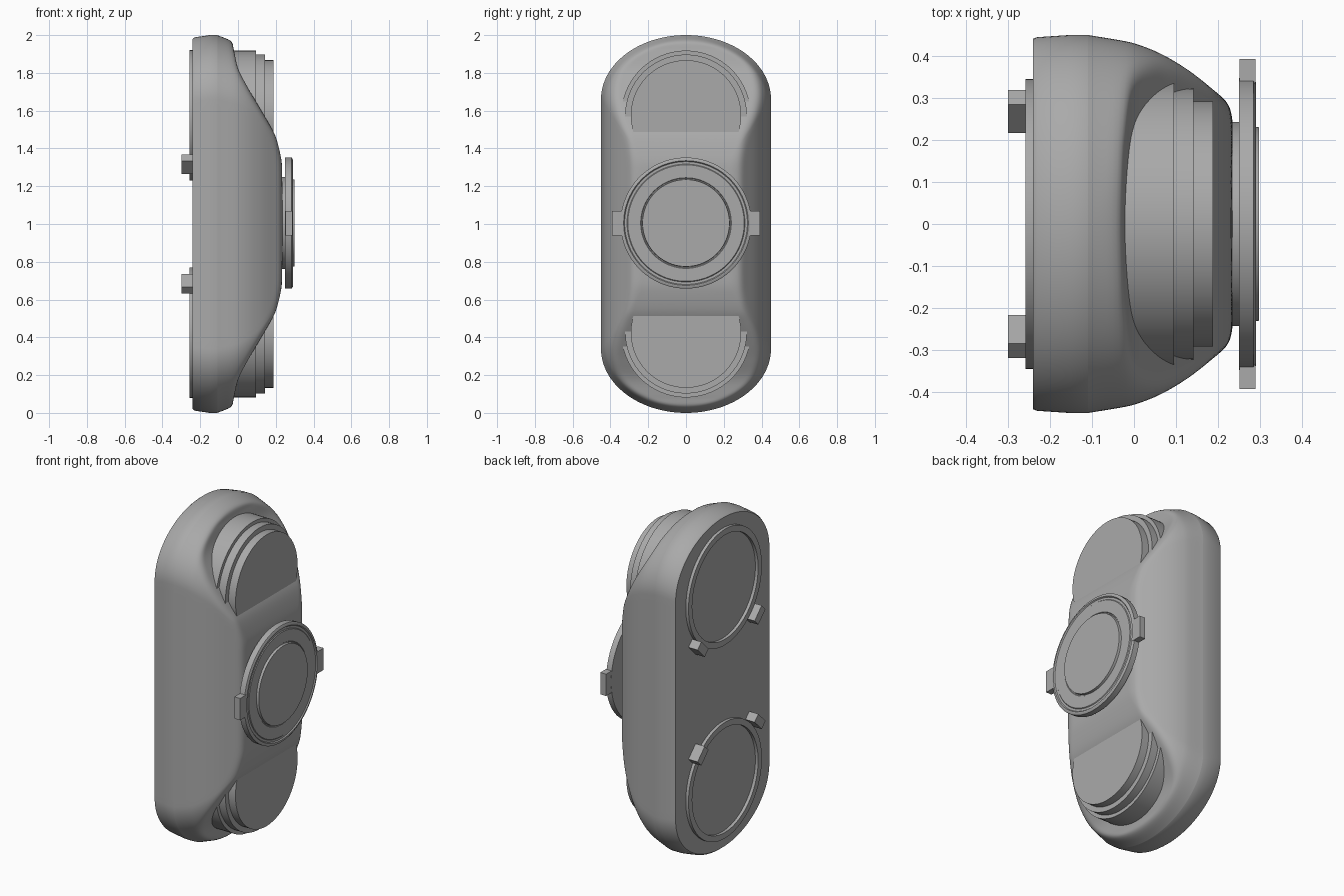
import bpy, bmesh, math
from mathutils import Matrix, Vector

if "Cube" in bpy.data.objects:
    bpy.data.objects.remove(bpy.data.objects["Cube"])

grey = bpy.data.materials.new("plain grey")
grey.use_nodes = True
grey.diffuse_color = (0.4, 0.4, 0.4, 1)
grey.node_tree.nodes["Principled BSDF"].inputs["Base Color"].default_value = (0.4, 0.4, 0.4, 1)


def finish(name, bm, angle=35):
    bmesh.ops.recalc_face_normals(bm, faces=bm.faces)
    mesh = bpy.data.meshes.new(name)
    bm.to_mesh(mesh)
    bm.free()
    obj = bpy.data.objects.new(name, mesh)
    bpy.context.collection.objects.link(obj)
    mesh.materials.append(grey)
    bpy.ops.object.select_all(action="DESELECT")
    obj.select_set(True)
    bpy.context.view_layer.objects.active = obj
    bpy.ops.object.shade_smooth_by_angle(angle=math.radians(angle))
    return obj


def curve(points, t):
    """Smooth interpolation through (position, value) points."""
    t = min(max(t, points[0][0]), points[-1][0])
    last = len(points) - 1
    i = next(k for k in range(last) if t <= points[k + 1][0])

    def slope(k):
        a, b = points[max(k - 1, 0)], points[min(k + 1, last)]
        return (b[1] - a[1]) / (b[0] - a[0])
    (t0, v0), (t1, v1) = points[i], points[i + 1]
    h = t1 - t0
    u = (t - t0) / h
    return (v0 * (1 + 2 * u) * (1 - u) ** 2 + v1 * u * u * (3 - 2 * u)
            + h * u * (1 - u) * (slope(i) * (1 - u) - slope(i + 1) * u))


def smooth_min(a, b, k=0.03):
    h = max(k - abs(a - b), 0) / k
    return min(a, b) - h * h * k / 4


def lathe(name, profile, z, closed=False, steps=96):
    """Spin (radius, x) points round an axis along x at height z."""
    bm = bmesh.new()
    rings = []
    for r, x in profile:
        if r == 0:
            rings.append([bm.verts.new((x, 0, z))] * steps)
            continue
        rings.append([bm.verts.new((x, r * math.cos(a), z + r * math.sin(a)))
                      for a in (2 * math.pi * i / steps for i in range(steps))])
    pairs = list(zip(rings, rings[1:])) + ([(rings[-1], rings[0])] if closed else [])
    for a, b in pairs:
        for i in range(steps):
            j = (i + 1) % steps
            bm.faces.new(list(dict.fromkeys((a[i], a[j], b[j], b[i]))))
    return finish(name, bm)


def block(name, centre, size, turn=0):
    bm = bmesh.new()
    bmesh.ops.create_cube(bm, size=1)
    bm.transform(Matrix.Translation(centre) @ Matrix.Rotation(turn, 4, "X")
                 @ Matrix.Diagonal(Vector(size).to_4d()))
    return finish(name, bm)


# Body: long rounded outline, front surface blended from two profiles
BACK = -0.24
LENGTHWISE = [(0, .235), (.3, .233), (.36, .226), (.46, .2), (.52, .17), (.64, .1),
              (.72, .053), (.82, .002), (.92, -.022), (.97, -.035), (1, -.07)]
CROSSWISE = [(0, .40), (.27, .24), (.31, .2), (.385, .1), (.43, 0), (.45, -.11)]


def outline():
    points = []
    for i in range(64):
        a = math.pi * i / 64
        points.append((.45 * math.cos(a), .66 + .34 * math.sin(a)))
    side = [(-.45, .66 - 1.32 * i / 32) for i in range(32)]
    half = points + side
    return half + [(-y, -z) for y, z in half]


bm = bmesh.new()
edge = outline()
count = len(edge)
centre = bm.verts.new((.235, 0, 1))
previous = [centre] * count
RINGS = 60
for k in range(1, RINGS + 1):
    s = math.sin(math.pi / 2 * k / RINGS)
    ring = []
    for y, z in edge:
        x = smooth_min(curve(LENGTHWISE, abs(z) * s), curve(CROSSWISE, .45 * s))
        if abs(z) < .67:
            x = min(x, curve(CROSSWISE, abs(y) * s))
        ring.append(bm.verts.new((x, y * s, 1 + z * s)))
    for i in range(count):
        j = (i + 1) % count
        bm.faces.new(list(dict.fromkeys((previous[i], previous[j], ring[j], ring[i]))))
    previous = ring
for x, s in ((-.15, 1), (BACK + .01, .988), (BACK, .98)):
    ring = [bm.verts.new((x, y * s, 1 + z * s)) for y, z in edge]
    for i in range(count):
        j = (i + 1) % count
        bm.faces.new((previous[i], previous[j], ring[j], ring[i]))
    previous = ring
bm.faces.new(previous)
finish("body", bm, 40)

# Upper and lower stepped drums, with a clamp ring and two lugs behind each
for label, sign in (("upper", 1), ("lower", -1)):
    z = 1 + .575 * sign
    lathe(label + "_drum", [(0, -.2), (.343, -.2), (.343, .095), (.322, .095),
                            (.322, .142), (.292, .142), (.292, .188), (0, .188)], z)
    lathe(label + "_back_ring", [(.345, -.23), (.345, -.258), (.31, -.258), (.31, -.23)],
          z, closed=True)
    for side_name, side in (("left", 1), ("right", -1)):
        block(f"{label}_back_lug_{side_name}", (-.27, .268 * side, z - .258 * sign),
              (.06, .095, .05), side * sign * math.pi / 4)

# Front dial: stem, rimmed plate, raised centre and two side tabs
lathe("dial", [(0, .2), (.243, .2), (.243, .25), (.347, .25), (.347, .284), (.337, .29),
               (.33, .29), (.325, .284), (.312, .284), (.308, .288), (.24, .288),
               (.237, .284), (.232, .284), (.23, .298), (0, .298)], 1.005)
for side_name, side in (("left", 1), ("right", -1)):
    block("dial_tab_" + side_name, (.27, .363 * side, 1.005), (.038, .06, .13))
